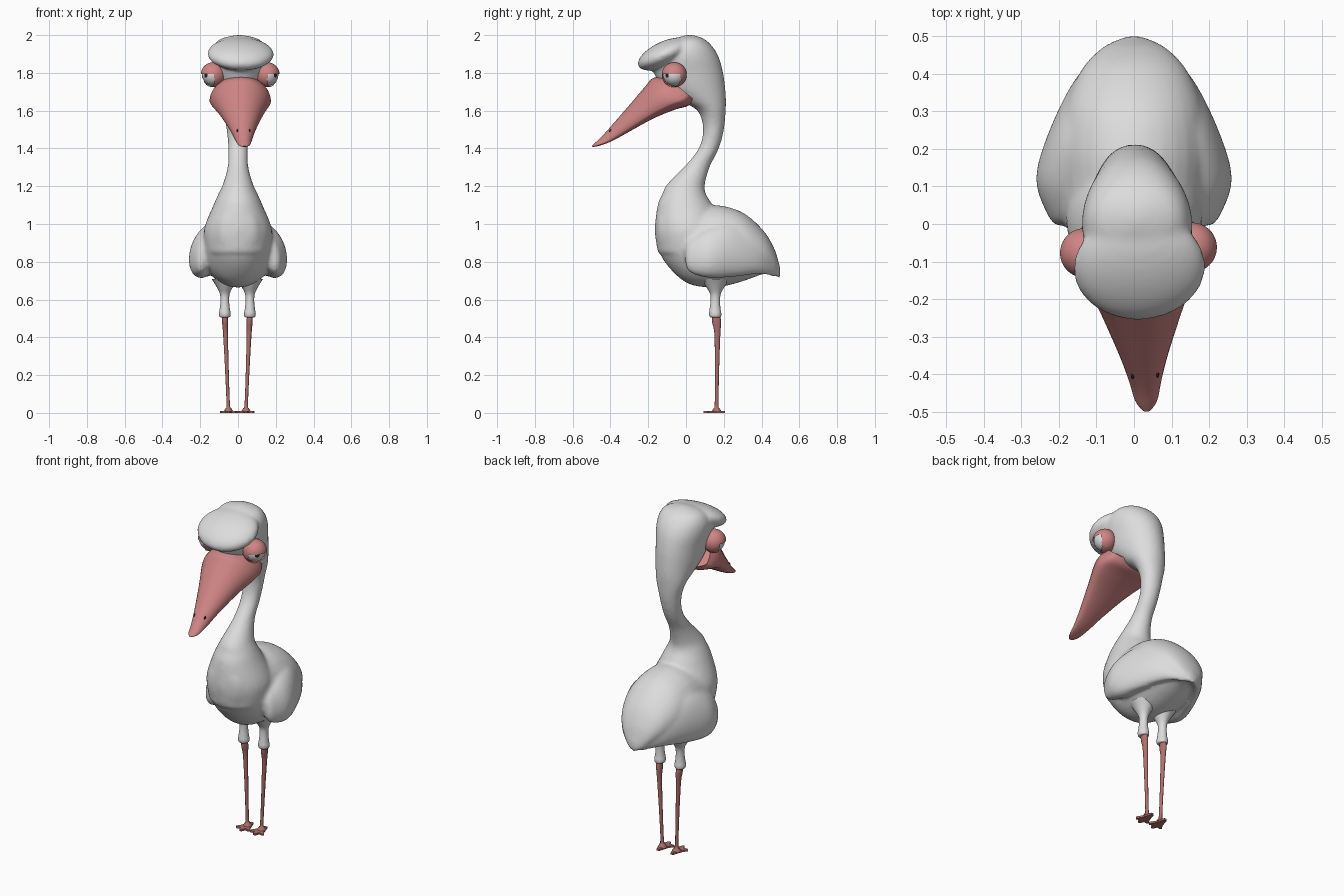
import bpy, bmesh, math
from mathutils import Vector, Matrix

if "Cube" in bpy.data.objects:
    bpy.data.objects.remove(bpy.data.objects["Cube"])


def material(name, rgb):
    m = bpy.data.materials.new(name)
    m.diffuse_color = (*rgb, 1)
    m.use_nodes = True
    m.node_tree.nodes["Principled BSDF"].inputs["Base Color"].default_value = m.diffuse_color
    return m


WHITE = material("feather white", (0.72, 0.72, 0.72))
PINK = material("beak pink", (0.62, 0.235, 0.23))
LEG = material("leg red", (0.43, 0.165, 0.155))
DARK = material("dark pupil", (0.03, 0.015, 0.015))


def spline(rows, steps):
    """Catmull-Rom interpolation of number rows."""
    out = []
    n = len(rows)
    for i in range(n - 1):
        a, b, c, d = rows[max(i - 1, 0)], rows[i], rows[i + 1], rows[min(i + 2, n - 1)]
        for s in range(steps):
            t = s / steps
            out.append([0.5 * (2 * q + (r - p) * t + (2 * p - 5 * q + 4 * r - u) * t * t
                               + (3 * q - p - 3 * r + u) * t ** 3)
                        for p, q, r, u in zip(a, b, c, d)])
    out.append(list(rows[-1]))
    return out


def loft(bm, rows, mid=0.5, sides=32, steps=5):
    """Rows are x1,y1,z1 (top), x2,y2,z2 (bottom), half width; mid = height of widest point."""
    rings = []
    for r in spline(rows, steps):
        top, bot, w = Vector(r[:3]), Vector(r[3:6]), max(r[6], 0.002)
        axis = top - bot
        c = bot + axis * mid
        ring = []
        for k in range(sides):
            a = 2 * math.pi * k / sides
            h = math.sin(a) * ((1 - mid) if math.sin(a) > 0 else mid)
            ring.append(bm.verts.new(c + axis * h + Vector((w * math.cos(a), 0, 0))))
        rings.append(ring)
    for a, b in zip(rings, rings[1:]):
        for k in range(sides):
            j = (k + 1) % sides
            bm.faces.new((a[k], a[j], b[j], b[k]))
    bm.faces.new(rings[0])
    bm.faces.new(rings[-1])


def stack_z(rows, x=0):
    return [(x, yb, z, x, yf, z, w) for z, yf, yb, w in rows]


def stack_y(rows):
    return [(0, y, zt, 0, y, zb, w) for y, zb, zt, w in rows]


def ball(bm, loc, radii, rot=Matrix(), u=32, v=20):
    bmesh.ops.create_uvsphere(bm, u_segments=u, v_segments=v, radius=1,
                              matrix=Matrix.Translation(loc) @ rot @ Matrix.Diagonal((*radii, 1)))


def turn(bm, blend=False):
    """The head looks slightly to one side."""
    for v in bm.verts:
        t = min(max((v.co.z - 1.4) / 0.25, 0), 1) if blend else 1
        p = Vector((0, 0.1, 0))
        v.co = Matrix.Rotation(math.radians(3) * t, 3, 'Z') @ (v.co - p) + p + Vector((0.003 * t, 0, 0))


def finish(bm, name, *mats, angle=50):
    bmesh.ops.recalc_face_normals(bm, faces=bm.faces)
    me = bpy.data.meshes.new(name)
    bm.to_mesh(me)
    bm.free()
    for m in mats:
        me.materials.append(m)
    ob = bpy.data.objects.new(name, me)
    bpy.context.collection.objects.link(ob)
    bpy.ops.object.select_all(action='DESELECT')
    ob.select_set(True)
    bpy.context.view_layer.objects.active = ob
    bpy.ops.object.shade_smooth_by_angle(angle=math.radians(angle))
    return ob


# Body, neck, head, brow and wings, fused into one smooth skin
bm = bmesh.new()
loft(bm, stack_y([(-0.165, .95, .99, .01), (-.145, .86, 1.08, .09), (-.09, .77, 1.12, .14),
                  (0, .69, 1.11, .18), (.1, .665, 1.1, .195), (.2, .67, 1.095, .2),
                  (.31, .70, 1.055, .185), (.41, .735, .965, .14), (.465, .735, .875, .09),
                  (.49, .715, .80, .045), (.5, .72, .76, .01)]))
loft(bm, stack_z([(.85, -.15, .2, .17), (.97, -.165, .2, .18), (1.1, -.15, .14, .13),
                  (1.16, -.125, .105, .103), (1.21, -.1, .1, .08), (1.3, -.012, .125, .055),
                  (1.38, .055, .165, .052), (1.45, .085, .19, .055), (1.53, .088, .205, .066),
                  (1.6, .06, .21, .086), (1.65, -.02, .212, .103), (1.72, -.12, .208, .122),
                  (1.8, -.17, .197, .135), (1.88, -.18, .175, .147), (1.94, -.13, .14, .137),
                  (1.98, -.06, .095, .10), (2.0, 0, .04, .02)]))
ball(bm, (0, -.115, 1.9), (.176, .152, .066), Matrix.Rotation(math.radians(25), 4, 'X'))
for s in (-1, 1):
    # wing rows: y, bottom z, top z, bottom x, top x, half thickness
    wing = [(-.005, .80, .86, .195, .19, .01), (.02, .745, .92, .197, .175, .04),
            (.12, .715, .98, .2, .155, .08), (.25, .72, 1.0, .17, .135, .07),
            (.39, .735, .93, .11, .09, .052), (.47, .72, .83, .035, .03, .035),
            (.492, .72, .77, .01, .01, .01)]
    loft(bm, [(s * xt, y, zt, s * xb, y, zb, w) for y, zb, zt, xb, xt, w in wing])
turn(bm, blend=True)
body = finish(bm, "body_neck_head", WHITE)
rem = body.modifiers.new("fuse", 'REMESH')
rem.mode = 'VOXEL'
rem.voxel_size = 0.011
rem.use_smooth_shade = True
smo = body.modifiers.new("soften", 'SMOOTH')
smo.factor = 0.5
smo.iterations = 6
deps = bpy.context.evaluated_depsgraph_get()
fused = bpy.data.meshes.new_from_object(body.evaluated_get(deps))
body.modifiers.clear()
body.data = fused
fused.materials.clear()
fused.materials.append(WHITE)
for p in fused.polygons:
    p.use_smooth = True
    p.material_index = 0

# Beak
bm = bmesh.new()
loft(bm, [(0, -.12, 1.785, 0, .04, 1.655, .145), (0, -.18, 1.77, 0, .01, 1.625, .16),
          (0, -.215, 1.73, 0, -.06, 1.605, .158), (0, -.30, 1.63, 0, -.17, 1.56, .115),
          (0, -.40, 1.515, 0, -.29, 1.495, .07), (0, -.45, 1.46, 0, -.39, 1.44, .045),
          (0, -.485, 1.427, 0, -.46, 1.414, .03), (0, -.5, 1.413, 0, -.495, 1.408, .01)], mid=0.25)
turn(bm)
finish(bm, "beak", PINK)

# Nostrils
bm = bmesh.new()
for s in (-1, 1):
    ball(bm, (s * .033, -.402, 1.492), (.005, .008, .011), Matrix.Rotation(math.radians(-35), 4, 'X'), 12, 8)
turn(bm)
finish(bm, "nostrils", DARK)

# Eyeballs with pupils, half covered by heavy lids
for s, side in ((-1, "left"), (1, "right")):
    c = Vector((s * .143, -.07, 1.79))
    look = Vector((s * .84, -.5, -.2)).normalized()
    pupil = Vector((s * .72, -.69, -.03)).normalized()
    bm = bmesh.new()
    ball(bm, c, (.059,) * 3, u=64, v=40)
    for f in bm.faces:
        f.material_index = int((f.calc_center_median() - c).normalized().dot(pupil) > .975)
    turn(bm)
    finish(bm, side + "_eyeball", WHITE, DARK)
    bm = bmesh.new()
    ball(bm, c, (.066,) * 3, u=64, v=40)
    gone = []
    for f in bm.faces:
        d = (f.calc_center_median() - c).normalized()
        if d.z < .08 and d.dot(look) > .5:
            gone.append(f)
    bmesh.ops.delete(bm, geom=gone, context='FACES')
    turn(bm)
    finish(bm, side + "_eyelid", PINK)

# Legs
for s, side, xt, xb in ((-1, "left", -.07, -.05), (1, "right", .063, .042)):
    # feathered thigh
    bm = bmesh.new()
    loft(bm, stack_z([(.71, .08, .23, .07), (.67, .105, .205, .045), (.63, .128, .184, .026),
                      (.59, .13, .18, .023), (.55, .125, .183, .027), (.525, .122, .187, .031),
                      (.508, .127, .184, .027), (.505, .14, .17, .01)], xt), sides=20)
    finish(bm, side + "_thigh", WHITE)
    # thin shank flaring into the foot
    bm = bmesh.new()
    rows = [(.52, .137, .18, .015), (.48, .138, .186, .016), (.42, .15, .182, .013),
            (.25, .153, .176, .010), (.05, .152, .172, .009), (.025, .146, .178, .015),
            (.008, .135, .188, .026)]
    loft(bm, [(x, yb, z, x, yf, z, w) for z, yf, yb, w in rows
              for x in [xb + (xt - xb) * z / .52]], sides=16)
    finish(bm, side + "_shank", LEG)
    # toes
    bm = bmesh.new()
    half = [(.006, -.07), (.016, -.045), (.038, -.05), (.046, -.042), (.026, -.012),
            (.018, .012), (.008, .044)]
    pts = half + [(-x, y) for x, y in reversed(half)]
    f = bm.faces.new([bm.verts.new((xb + x, .162 + y, 0)) for x, y in pts])
    up = bmesh.ops.extrude_face_region(bm, geom=[f])
    for v in up["geom"]:
        if isinstance(v, bmesh.types.BMVert):
            v.co.z = .011
    finish(bm, side + "_foot", LEG, angle=30)
